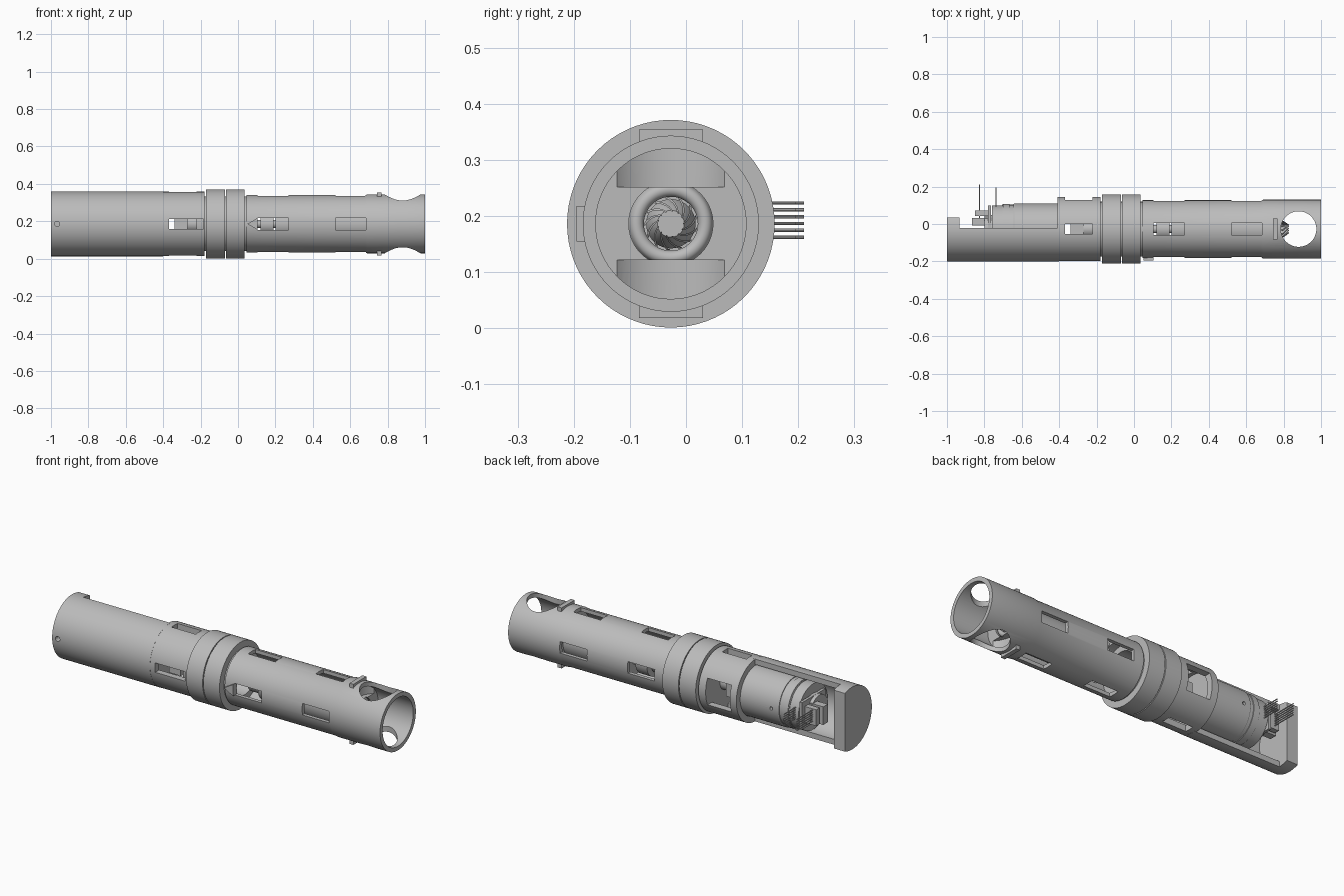
import bpy, bmesh
from math import cos, sin, pi, radians
from mathutils import Matrix, Vector

if "Cube" in bpy.data.objects:
    bpy.data.objects.remove(bpy.data.objects["Cube"], do_unlink=True)

CY, CZ = -0.027, 0.186          # long axis of the tool
AXIS = Vector((0, CY, CZ))

grey = bpy.data.materials.new("light_grey")
grey.use_nodes = True
grey.diffuse_color = (0.5, 0.5, 0.5, 1)
grey.node_tree.nodes["Principled BSDF"].inputs["Base Color"].default_value = (0.5, 0.5, 0.5, 1)


def finish(name, bm):
    bmesh.ops.recalc_face_normals(bm, faces=bm.faces)
    mesh = bpy.data.meshes.new(name)
    bm.to_mesh(mesh)
    bm.free()
    mesh.materials.append(grey)
    ob = bpy.data.objects.new(name, mesh)
    bpy.context.collection.objects.link(ob)
    return ob


def lathe(name, profile, n=72):
    """Spin a closed (x, radius) outline around the long axis."""
    bm = bmesh.new()
    rings = [[bm.verts.new(AXIS + Vector((x, r * cos(2 * pi * i / n), r * sin(2 * pi * i / n))))
              for i in range(n)] for x, r in profile]
    for a, b in zip(rings, rings[1:] + rings[:1]):
        for i in range(n):
            j = (i + 1) % n
            bm.faces.new((a[i], a[j], b[j], b[i]))
    bmesh.ops.remove_doubles(bm, verts=bm.verts, dist=1e-6)
    bmesh.ops.dissolve_degenerate(bm, edges=bm.edges, dist=1e-6)
    return finish(name, bm)


def tube(name, x0, x1, r, inner=0.0):
    return lathe(name, [(x0, inner), (x0, r), (x1, r), (x1, inner)])


def box(name, x, y, z):
    """Box from ranges; y and z are measured from the long axis."""
    bm = bmesh.new()
    bmesh.ops.create_cube(bm, size=1)
    for v in bm.verts:
        v.co = AXIS + Vector([lo + (hi - lo) * (c + 0.5) for c, (lo, hi) in zip(v.co, (x, y, z))])
    return finish(name, bm)


def rod(name, centre, r, length, axis, n=32):
    bm = bmesh.new()
    bmesh.ops.create_cone(bm, cap_ends=True, segments=n, radius1=r, radius2=r, depth=length)
    turn = Vector((0, 0, 1)).rotation_difference(Vector(axis)).to_matrix().to_4x4()
    bm.transform(Matrix.Translation(AXIS + Vector(centre)) @ turn)
    return finish(name, bm)


def cut(ob, *cutters):
    for c in cutters:
        c.hide_render = True
        m = ob.modifiers.new("cut", 'BOOLEAN')
        m.operation, m.solver, m.object = 'DIFFERENCE', 'EXACT', c
        bpy.context.view_layer.objects.active = ob
        bpy.ops.object.modifier_apply(modifier=m.name)
        bpy.data.objects.remove(c, do_unlink=True)
    return ob


FAR = 0.3

# Front barrel with slots on four sides and a cross hole near the mouth
barrel = lathe("front_barrel", [(0.045, 0.134), (0.045, 0.154), (0.68, 0.154), (0.69, 0.157),
                                (1.0, 0.157), (1.0, 0.134)])
for x0, x1 in ((0.105, 0.27), (0.52, 0.685)):
    cut(barrel, box("slot", (x0, x1), (-FAR, FAR), (-0.032, 0.032)),
        box("slot", (x0, x1), (-0.032, 0.032), (-FAR, FAR)))
cut(barrel, rod("cross_hole", (0.88, 0, 0), 0.095, 0.6, (0, 0, 1), 64))

# Wedge pointer at the front slot
bm = bmesh.new()
ends = [[bm.verts.new(AXIS + Vector((x, y, z))) for x, z in ((0.05, 0), (0.105, 0.032), (0.105, -0.032))]
        for y in (-0.168, -0.135)]
bm.faces.new(ends[0])
bm.faces.new(ends[1])
for i in range(3):
    j = (i + 1) % 3
    bm.faces.new((ends[0][i], ends[0][j], ends[1][j], ends[1][i]))
finish("pointer", bm)

# Small cross bars above and below the barrel
for side, z in (("upper", 0.157), ("lower", -0.157)):
    box(side + "_bar", (0.742, 0.766), (-0.057, 0.057), (z - 0.011, z + 0.011))

# Core inside the barrel, and the scooped plug with a round-lipped bore
tube("barrel_core", 0.32, 0.71, 0.105, 0.05)
lip = [(0.77 + 0.013 * sin(a), 0.061 - 0.013 * cos(a)) for a in [radians(15 * k) for k in range(13)]]
plug = lathe("nozzle_plug", [(0.7, 0.048), (0.7, 0.136), (0.785, 0.136), (0.785, 0.075), (0.77, 0.075)] + lip[::-1][1:])
for z in ((0.065, FAR), (-FAR, -0.065)):
    scoop = rod("scoop", (0.88, 0, sum(z) / 2), 0.135, z[1] - z[0], (0, 0, 1), 64)
    cut(plug, scoop)

# Spiral rotor in the bore
lathe("rotor_hub", [(0.71, 0), (0.71, 0.044), (0.765, 0.044), (0.8, 0.024), (0.8, 0)], 40)
bm = bmesh.new()
BLADES, STEPS = 13, 5
for k in range(BLADES):
    rows = []
    for s in range(STEPS + 1):
        t = s / STEPS
        r, a = 0.022 + 0.025 * t, 2 * pi * k / BLADES + 0.75 * t
        rows.append([bm.verts.new(AXIS + Vector((x, r * cos(a + w), r * sin(a + w))))
                     for x, w in ((0.76, -0.07), (0.83 - 0.035 * t, -0.07), (0.83 - 0.035 * t, 0.07), (0.76, 0.07))])
    for a, b in zip(rows, rows[1:]):
        for i in range(4):
            j = (i + 1) % 4
            bm.faces.new((a[i], a[j], b[j], b[i]))
    bm.faces.new(rows[0])
    bm.faces.new(rows[-1])
finish("rotor_blades", bm)

# Drive shaft and coupling seen through the first slots
tube("drive_shaft", -0.3, 0.72, 0.022)
tube("coupling", 0.12, 0.19, 0.06)
tube("bearing", 0.2, 0.27, 0.085, 0.03)

# Two-piece collar and the narrow neck running through it
tube("rear_collar", -0.17, -0.069, 0.185, 0.13)
tube("front_collar", -0.064, 0.035, 0.185, 0.13)
tube("collar_neck", -0.178, 0.06, 0.146, 0.1)

# Rear housing: half shell, end block and slotted full ring
shell = cut(tube("rear_half_shell", -0.94, -0.4, 0.173, 0.143),
            box("open_side", (-1.1, 0), (0.006, FAR), (-FAR, FAR)))
end = cut(tube("rear_end_block", -1.0, -0.932, 0.173),
          box("flat", (-1.1, 0), (0.062, FAR), (-FAR, FAR)),
          rod("end_hole", (-1, 0, 0), 0.012, 0.08, (1, 0, 0)),
          rod("side_hole", (-0.967, -0.17, 0), 0.014, 0.06, (0, 1, 0)))
ring = cut(tube("rear_ring", -0.41, -0.178, 0.172, 0.138),
           box("window", (-0.37, -0.222), (0, FAR), (-0.074, 0.074)),
           box("slot", (-0.37, -0.185), (-FAR, 0), (-0.026, 0.026)),
           box("slot", (-0.37, -0.222), (-0.026, 0.026), (-FAR, FAR)))

# Bulkhead with two screw holes and the gear block behind the window
cut(tube("bulkhead", -0.222, -0.18, 0.14),
    *[rod("screw_hole", (-0.2, y, z), 0.014, 0.1, (1, 0, 0)) for y, z in ((0.085, 0.035), (0.085, -0.035))])
box("gear_block", (-0.34, -0.27), (-0.09, 0.06), (-0.05, 0.05))
tube("shaft_hub", -0.3, -0.21, 0.045)

# Motor can with its stepped rear rings and side screw
motor = lathe("motor", [(-0.705, 0), (-0.705, 0.13), (-0.645, 0.13), (-0.645, 0.134), (-0.64, 0.137),
                        (-0.39, 0.137), (-0.39, 0)])
cut(motor, rod("side_hole", (-0.6, 0.13, 0), 0.009, 0.04, (0, 1, 0)))
tube("motor_band", -0.7, -0.665, 0.134, 0.12)
tube("motor_rear_cap", -0.76, -0.7, 0.127, 0.03)

# Encoder, connector blocks and the two rows of pins
tube("encoder", -0.8, -0.75, 0.075)
box("circuit_plate", (-0.78, -0.765), (-0.08, 0.125), (-0.075, 0.075))
box("rear_connector", (-0.865, -0.775), (0.02, 0.06), (-0.05, 0.05))
box("connector_shroud", (-0.85, -0.775), (0.07, 0.1), (-0.045, 0.045))
for row, x, top in (("rear", -0.826, 0.237), ("front", -0.738, 0.222)):
    for i in range(6):
        z = -0.024 + 0.0122 * i
        rod(f"{row}_pin_{i + 1}", (x, (top + 0.05) / 2, z), 0.003, top - 0.05, (0, 1, 0), 8)

# Smooth the round surfaces, keep the edges crisp
bpy.ops.object.select_all(action='DESELECT')
for ob in bpy.context.collection.objects:
    if ob.type == 'MESH':
        ob.select_set(True)
        bpy.context.view_layer.objects.active = ob
bpy.ops.object.shade_smooth_by_angle(angle=radians(30))
